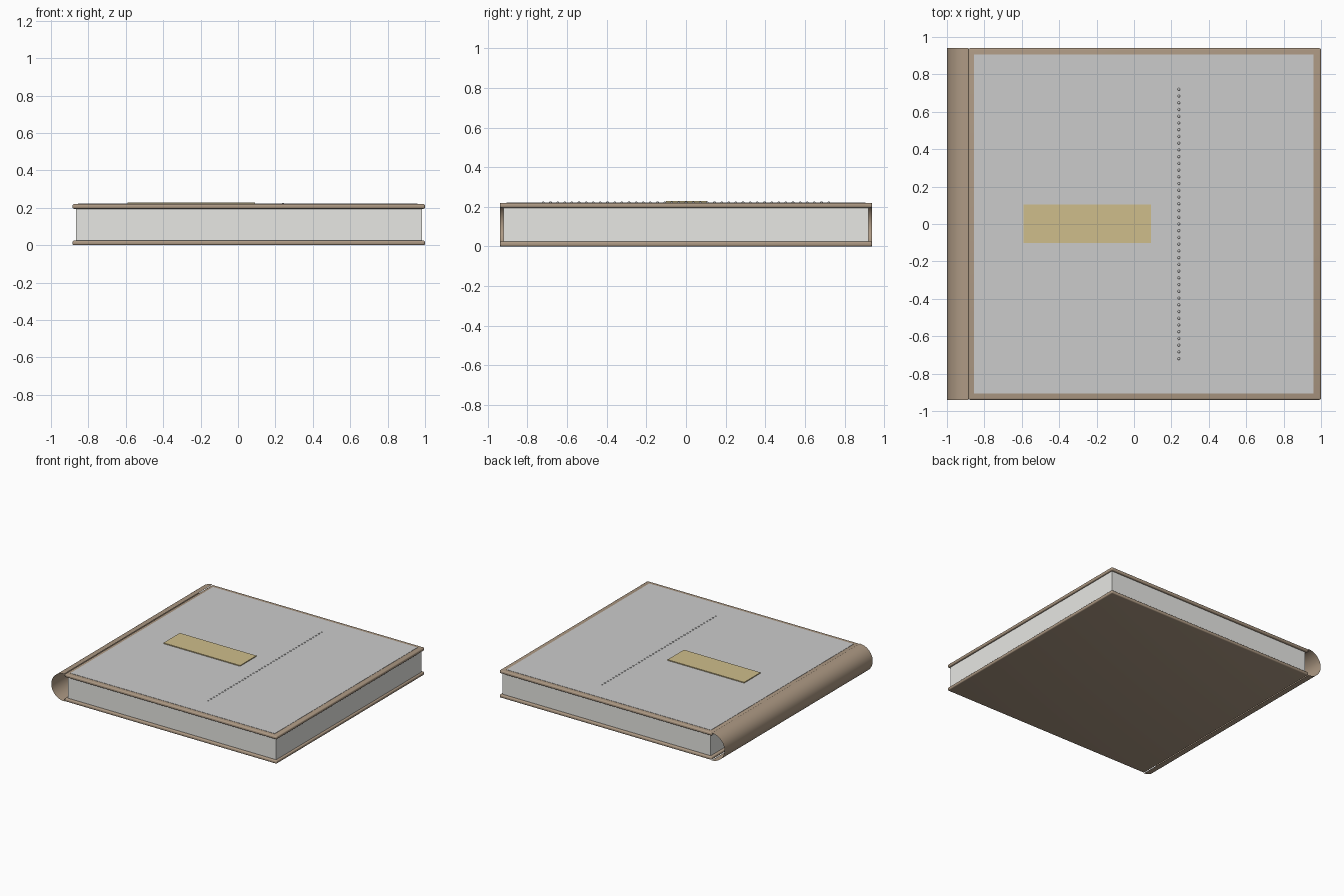
import bpy, bmesh, math
from mathutils import Matrix

if "Cube" in bpy.data.objects:
    bpy.data.objects.remove(bpy.data.objects["Cube"])


def material(name, rgb):
    m = bpy.data.materials.new(name)
    m.diffuse_color = (*rgb, 1)
    m.use_nodes = True
    m.node_tree.nodes["Principled BSDF"].inputs["Base Color"].default_value = m.diffuse_color
    return m


leather = material("brown_cover", (0.42, 0.32, 0.23))
paper = material("paper_white", (0.80, 0.80, 0.77))
gold = material("pale_gold", (0.62, 0.51, 0.26))


def finish(name, bm, mat=None, smooth=False):
    me = bpy.data.meshes.new(name)
    bm.to_mesh(me)
    bm.free()
    ob = bpy.data.objects.new(name, me)
    bpy.context.collection.objects.link(ob)
    if mat:
        me.materials.append(mat)
    if smooth:
        bpy.ops.object.select_all(action='DESELECT')
        ob.select_set(True)
        bpy.context.view_layer.objects.active = ob
        bpy.ops.object.shade_smooth_by_angle(angle=math.radians(40))
    return ob


def box(name, x, y, z, mat=None, bevel=0):
    bm = bmesh.new()
    centre = [(a + b) / 2 for a, b in (x, y, z)]
    size = [b - a for a, b in (x, y, z)]
    bmesh.ops.create_cube(bm, size=1, matrix=Matrix.LocRotScale(centre, None, size))
    if bevel:
        bmesh.ops.bevel(bm, geom=bm.edges[:], offset=bevel, segments=4,
                        profile=0.5, affect='EDGES')
    return finish(name, bm, mat, bevel > 0)


# Front and back boards with rounded rims
for name, z in (("back_cover", 0.0), ("front_cover", 0.195)):
    box(name, (-0.885, 1.0), (-0.94, 0.94), (z, z + 0.025), leather, 0.009)

# Page block
box("pages", (-0.865, 0.985), (-0.922, 0.922), (0.02, 0.2), paper)

# Inset panel and label plate on the front cover
box("cover_panel", (-0.855, 0.96), (-0.905, 0.905), (0.21, 0.222))
box("label_plate", (-0.59, 0.09), (-0.102, 0.105), (0.215, 0.229), gold)

# Open half-round spine sheet
bm = bmesh.new()
SEG = 24
rows = []
for i in range(SEG + 1):
    a = math.pi / 2 + math.pi * i / SEG
    x, z = -0.885 + 0.115 * math.cos(a), 0.11 + 0.11 * math.sin(a)
    rows.append([bm.verts.new((x, y, z)) for y in (-0.94, 0.94)])
for (a, b), (c, d) in zip(rows, rows[1:]):
    bm.faces.new((a, b, d, c))
bm.normal_update()
if bm.faces[:][SEG // 2].normal.x > 0:
    bmesh.ops.reverse_faces(bm, faces=bm.faces[:])
finish("spine", bm, leather, True)

# Row of small studs
bm = bmesh.new()
STUDS = 41
for i in range(STUDS):
    y = -0.72 + 1.44 * i / (STUDS - 1)
    bmesh.ops.create_uvsphere(bm, u_segments=10, v_segments=6, radius=0.008,
                              matrix=Matrix.Translation((0.24, y, 0.219)))
finish("studs", bm, None, True)
